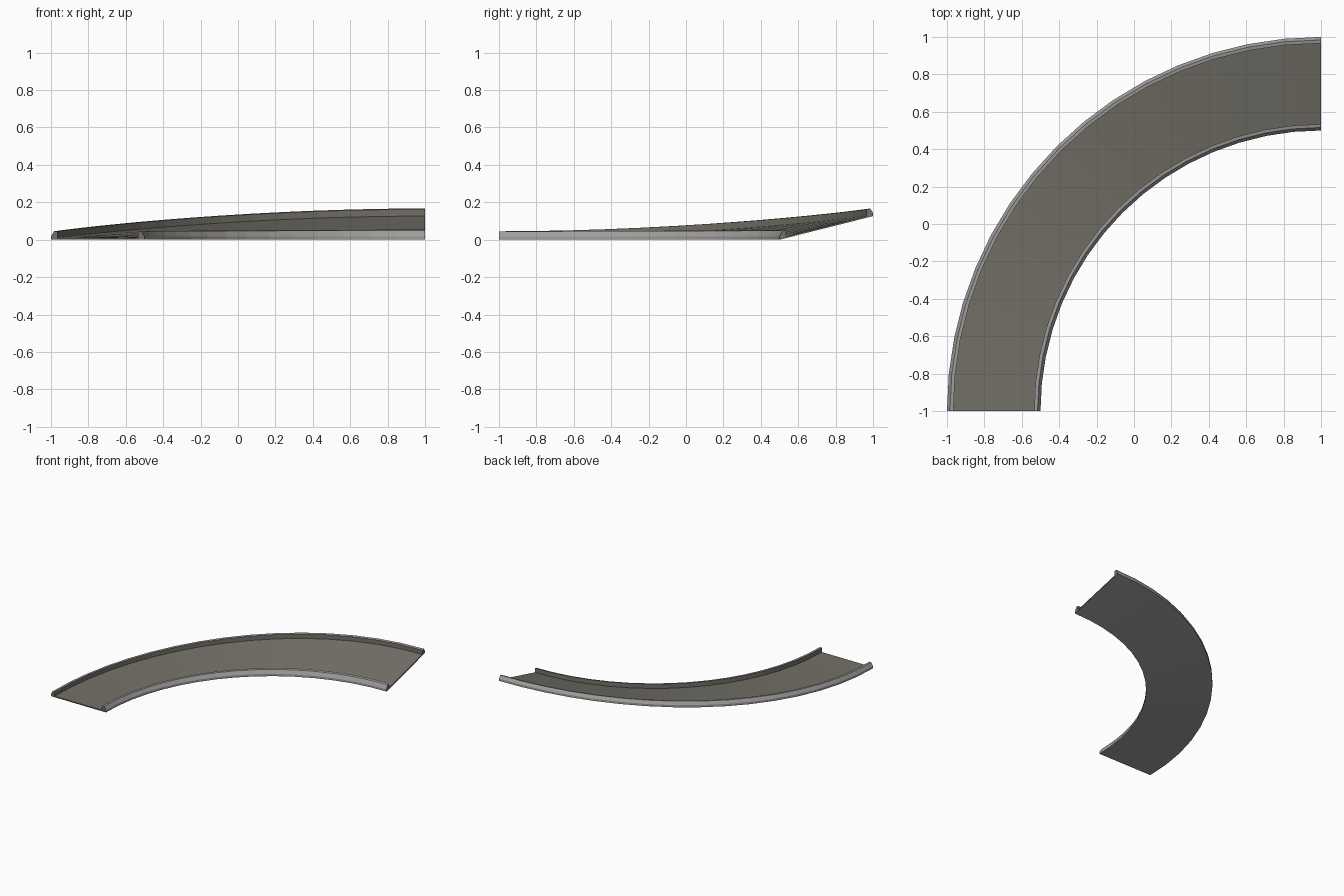
import bpy, bmesh, math

if "Cube" in bpy.data.objects:
    bpy.data.objects.remove(bpy.data.objects["Cube"])

SEG = 16          # segments in the quarter turn
CX, CY = 1, -1    # centre of the curve
BANK = 0.126      # rise of the outer edge at the far end


def material(name, rgb):
    m = bpy.data.materials.new(name)
    m.diffuse_color = (*rgb, 1)
    m.use_nodes = True
    m.node_tree.nodes["Principled BSDF"].inputs["Base Color"].default_value = m.diffuse_color
    return m


asphalt = material("warm grey asphalt", (0.175, 0.165, 0.14))
kerb = material("light grey kerb", (0.35, 0.345, 0.335))

# cross-section: bevelled kerb, mirrored across the road (distance from edge, height)
half = [(0, 0), (0, 0.018), (0.016, 0.045), (0.034, 0.045), (0.034, 0.009)]
profile = [(1.5 + d, z) for d, z in half] + [(2.0 - d, z) for d, z in reversed(half)]
DARK_EDGES = {3, 4, 5}   # deck and the inner kerb walls

# banked track swept round the turn
bm = bmesh.new()
rings = []
for i in range(SEG + 1):
    t = i / SEG
    a = math.pi - t * math.pi / 2
    lift = BANK * t * t * (3 - 2 * t)
    rings.append([bm.verts.new((CX + r * math.cos(a), CY + r * math.sin(a),
                                z + lift * (r - 1.5) / 0.5)) for r, z in profile])
n = len(profile)
for p, q in zip(rings, rings[1:]):
    for k in range(n):
        f = bm.faces.new((p[k], p[(k + 1) % n], q[(k + 1) % n], q[k]))
        f.material_index = 1 if k in DARK_EDGES else 0

# end faces
for ring in (rings[0], rings[-1]):
    bm.faces.new(ring).material_index = 1
bmesh.ops.recalc_face_normals(bm, faces=bm.faces)

me = bpy.data.meshes.new("banked_track")
bm.to_mesh(me)
bm.free()
for m in (kerb, asphalt):
    me.materials.append(m)
bpy.context.collection.objects.link(bpy.data.objects.new("banked_track", me))
